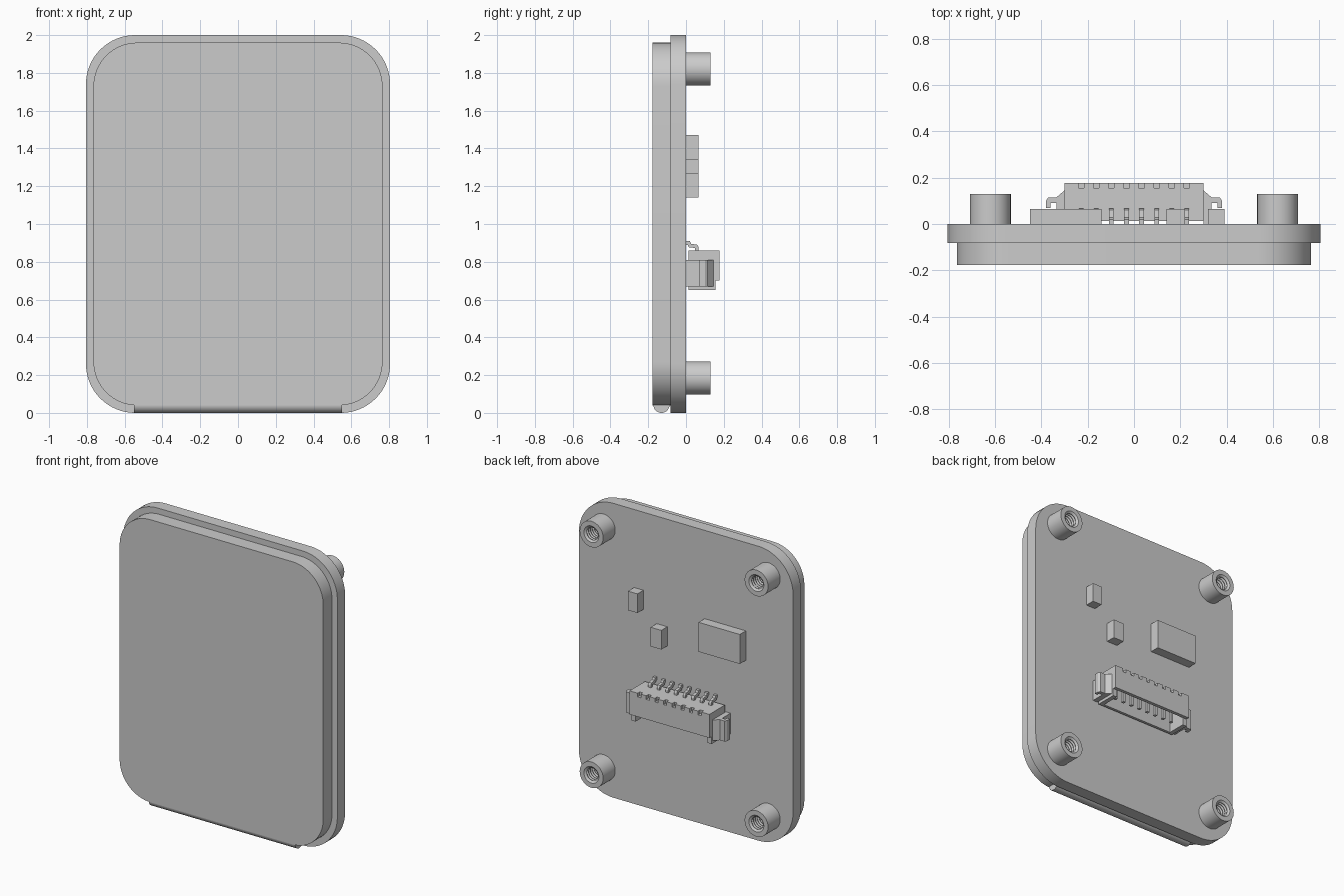
import bpy, bmesh, math
from mathutils import Vector

if "Cube" in bpy.data.objects:
    bpy.data.objects.remove(bpy.data.objects["Cube"])


def to3d(axis, a, b, d):
    return {'x': (d, a, b), 'y': (a, d, b), 'z': (a, b, d)}[axis]


def prism(bm, axis, pts, lo, hi):
    """Extrude a 2D outline along an axis."""
    A = [bm.verts.new(to3d(axis, a, b, lo)) for a, b in pts]
    B = [bm.verts.new(to3d(axis, a, b, hi)) for a, b in pts]
    bm.faces.new(A)
    bm.faces.new(B[::-1])
    for i in range(len(pts)):
        j = (i + 1) % len(pts)
        bm.faces.new((A[j], A[i], B[i], B[j]))


def box(bm, x0, x1, y0, y1, z0, z1):
    prism(bm, 'z', [(x0, y0), (x1, y0), (x1, y1), (x0, y1)], z0, z1)


def finish(name, bm, smooth=False):
    bmesh.ops.recalc_face_normals(bm, faces=bm.faces[:])
    me = bpy.data.meshes.new(name)
    bm.to_mesh(me)
    bm.free()
    ob = bpy.data.objects.new(name, me)
    bpy.context.collection.objects.link(ob)
    if smooth:
        bpy.ops.object.select_all(action='DESELECT')
        ob.select_set(True)
        bpy.context.view_layer.objects.active = ob
        bpy.ops.object.shade_smooth_by_angle(angle=math.radians(30))
    return ob


def rounded_rect(hx, z0, z1, r, n=16):
    pts = []
    corners = [(hx - r, z1 - r), (r - hx, z1 - r), (r - hx, z0 + r), (hx - r, z0 + r)]
    for k, (cx, cz) in enumerate(corners):
        for i in range(n + 1):
            t = math.pi / 2 * (k + i / n)
            pts.append((cx + r * math.cos(t), cz + r * math.sin(t)))
    return pts


# Back plate and front display panel
bm = bmesh.new()
prism(bm, 'y', rounded_rect(0.805, 0, 2, 0.26), -0.083, 0)
finish("back_plate", bm, True)
bm = bmesh.new()
prism(bm, 'y', rounded_rect(0.765, 0.04, 1.96, 0.23), -0.178, -0.083)
finish("front_panel", bm, True)

# Folded flex strip along the bottom edge
bm = bmesh.new()
r = 0.043
arc = [(-0.13 + r * math.cos(t), r + r * math.sin(t))
       for t in [math.pi + math.pi * i / 16 for i in range(17)]]
prism(bm, 'x', arc + [(-0.13 + r, 0.08), (-0.13 - r, 0.08)], -0.55, 0.55)
finish("bottom_flex_fold", bm, True)

# Threaded standoffs
profile = [(0.088, 0), (0.088, 0.13), (0.056, 0.13)]
for i in range(6):
    y = 0.124 - i * 0.02
    profile += [(0.042, y - 0.004), (0.042, y - 0.007), (0.056, y - 0.015)]
profile.append((0, 0.009))
for sx in (-1, 1):
    for tag, z in (("lower", 0.185), ("upper", 1.82)):
        bm = bmesh.new()
        vs = [bm.verts.new((a, b, 0)) for a, b in profile]
        es = [bm.edges.new(p) for p in zip(vs, vs[1:])]
        bmesh.ops.spin(bm, geom=vs + es, cent=(0, 0, 0), axis=(0, 1, 0),
                       angle=2 * math.pi, steps=48)
        bmesh.ops.remove_doubles(bm, verts=bm.verts[:], dist=1e-5)
        ob = finish(f"{tag}_standoff_{'left' if sx < 0 else 'right'}", bm, True)
        ob.location = (sx * 0.62, 0, z)

# Chips on the board
for name, x0, x1, z0, z1 in (("large_chip", -0.45, -0.14, 1.20, 1.40),
                             ("small_chip_lower", 0.14, 0.22, 1.14, 1.27),
                             ("small_chip_upper", 0.32, 0.39, 1.34, 1.47)):
    bm = bmesh.new()
    box(bm, x0, x1, 0, 0.065, z0, z1)
    finish(name, bm)

# Connector housing: a shell open towards the bottom
pin_x = [(i - 3.5) * 0.065 for i in range(8)]
bm = bmesh.new()
box(bm, -0.30, 0.30, 0.012, 0.03, 0.65, 0.86)      # floor
box(bm, -0.27, 0.27, 0.03, 0.155, 0.80, 0.86)      # rear wall
box(bm, -0.30, 0.30, 0.155, 0.178, 0.70, 0.835)    # cover
for s in (-1, 1):
    x0, x1 = sorted((s * 0.27, s * 0.30))
    box(bm, x0, x1, 0.03, 0.155, 0.65, 0.86)       # side walls
edges = [-0.30] + [x + d for x in pin_x for d in (-0.012, 0.012)] + [0.30]
for a, b in zip(edges[::2], edges[1::2]):
    box(bm, a, b, 0.155, 0.178, 0.835, 0.86)       # teeth between notches
finish("connector_housing", bm)

# Side retention tabs
tab = [(0.30, 0.145), (0.335, 0.115), (0.37, 0.115), (0.38, 0.10), (0.38, 0.07),
       (0.36, 0.07), (0.36, 0.09), (0.335, 0.09), (0.335, 0), (0.30, 0)]
for s, side in ((-1, "left"), (1, "right")):
    bm = bmesh.new()
    prism(bm, 'z', [(s * x, y) for x, y in tab], 0.67, 0.81)
    finish(f"connector_tab_{side}", bm)

# Contact pins: bent solder legs outside, straight blades inside
leg = [(0, 0.91), (0.02, 0.91), (0.027, 0.895), (0.06, 0.89), (0.067, 0.875),
       (0.067, 0.85), (0.05, 0.85), (0.048, 0.873), (0.015, 0.877), (0.008, 0.89), (0, 0.89)]
bm = bmesh.new()
for x in pin_x:
    prism(bm, 'x', leg, x - 0.01, x + 0.01)
    box(bm, x - 0.01, x + 0.01, 0.08, 0.10, 0.68, 0.81)
finish("connector_pins", bm)
